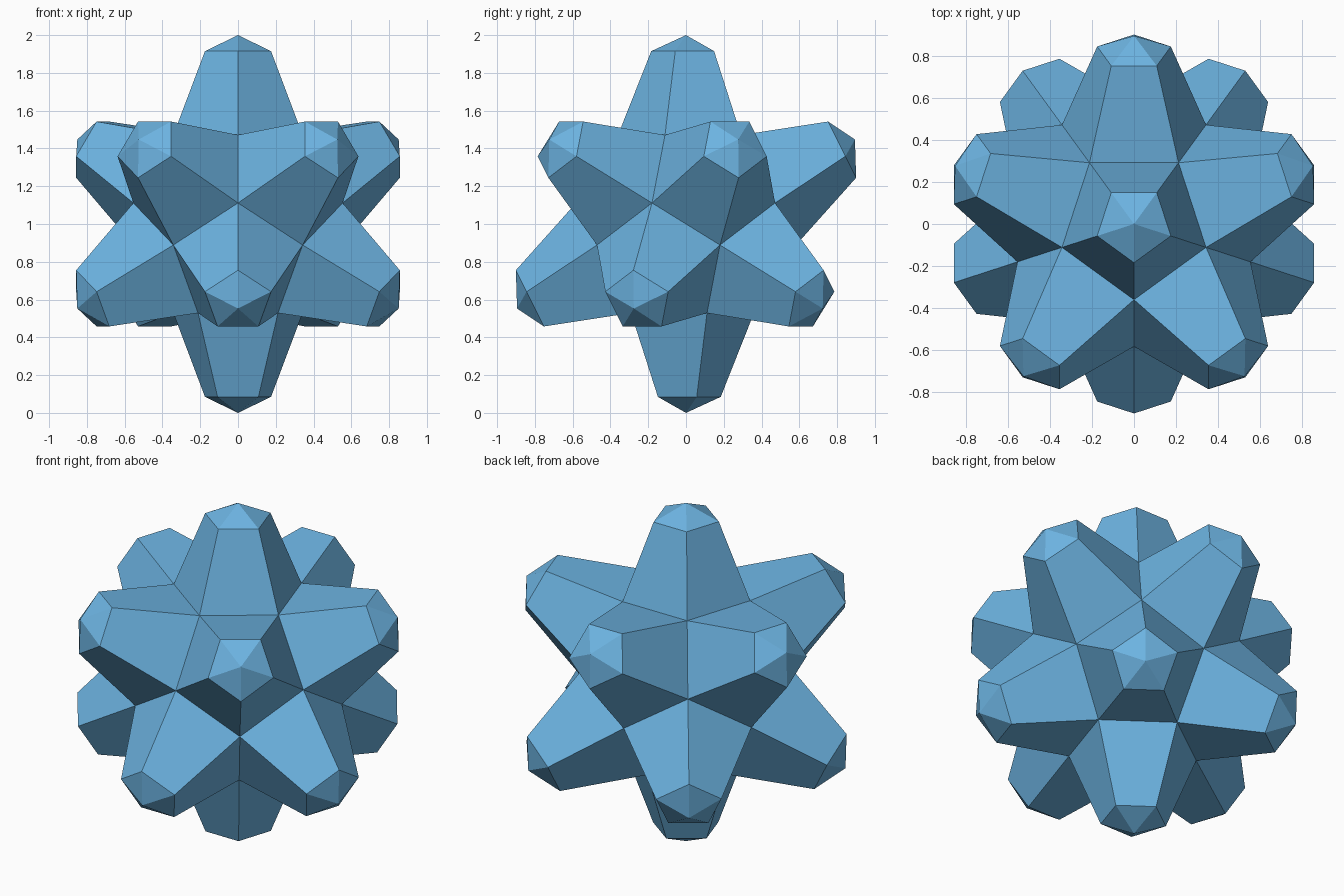
import bpy, bmesh
from math import radians
from mathutils import Matrix, Vector

if "Cube" in bpy.data.objects:
    bpy.data.objects.remove(bpy.data.objects["Cube"])

CORE_R = 0.593     # radius of the valley points
RING_H = 0.915     # distance of each spike's shoulder from the centre
RING_R = 0.184     # radius of the shoulder pentagon
TIP = 1.0          # distance of each spike tip from the centre

# Directions of the core corners: face centres of an icosahedron
ico = bmesh.new()
bmesh.ops.create_icosphere(ico, subdivisions=1, radius=1,
                           matrix=Matrix.Rotation(radians(90), 4, 'Z'))
corners = [f.calc_center_median().normalized() * CORE_R for f in ico.faces]
ico.free()

# Dodecahedron core
bm = bmesh.new()
for c in corners:
    bm.verts.new(c)
bmesh.ops.convex_hull(bm, input=bm.verts[:])
bmesh.ops.dissolve_limit(bm, angle_limit=radians(5), verts=bm.verts[:], edges=bm.edges[:])
bmesh.ops.recalc_face_normals(bm, faces=bm.faces[:])

# Tapered spike on every core face
caps = bmesh.ops.extrude_discrete_faces(bm, faces=bm.faces[:])['faces']
for f in caps:
    mid = f.calc_center_median()
    axis = mid.normalized()
    for v in f.verts:
        v.co = axis * RING_H + (v.co - mid).normalized() * RING_R

# Pointed cap on every spike
bm.normal_update()
bmesh.ops.poke(bm, faces=caps, offset=TIP - RING_H)
bmesh.ops.recalc_face_normals(bm, faces=bm.faces[:])
bmesh.ops.translate(bm, verts=bm.verts[:], vec=Vector((0, 0, 1)))

mesh = bpy.data.meshes.new("spiked_star")
bm.to_mesh(mesh)
bm.free()
star = bpy.data.objects.new("spiked_star", mesh)
bpy.context.collection.objects.link(star)

# Blue surface
blue = bpy.data.materials.new("blue")
blue.diffuse_color = (0.15, 0.45, 0.75, 1)
blue.use_nodes = True
blue.node_tree.nodes["Principled BSDF"].inputs["Base Color"].default_value = blue.diffuse_color
mesh.materials.append(blue)
